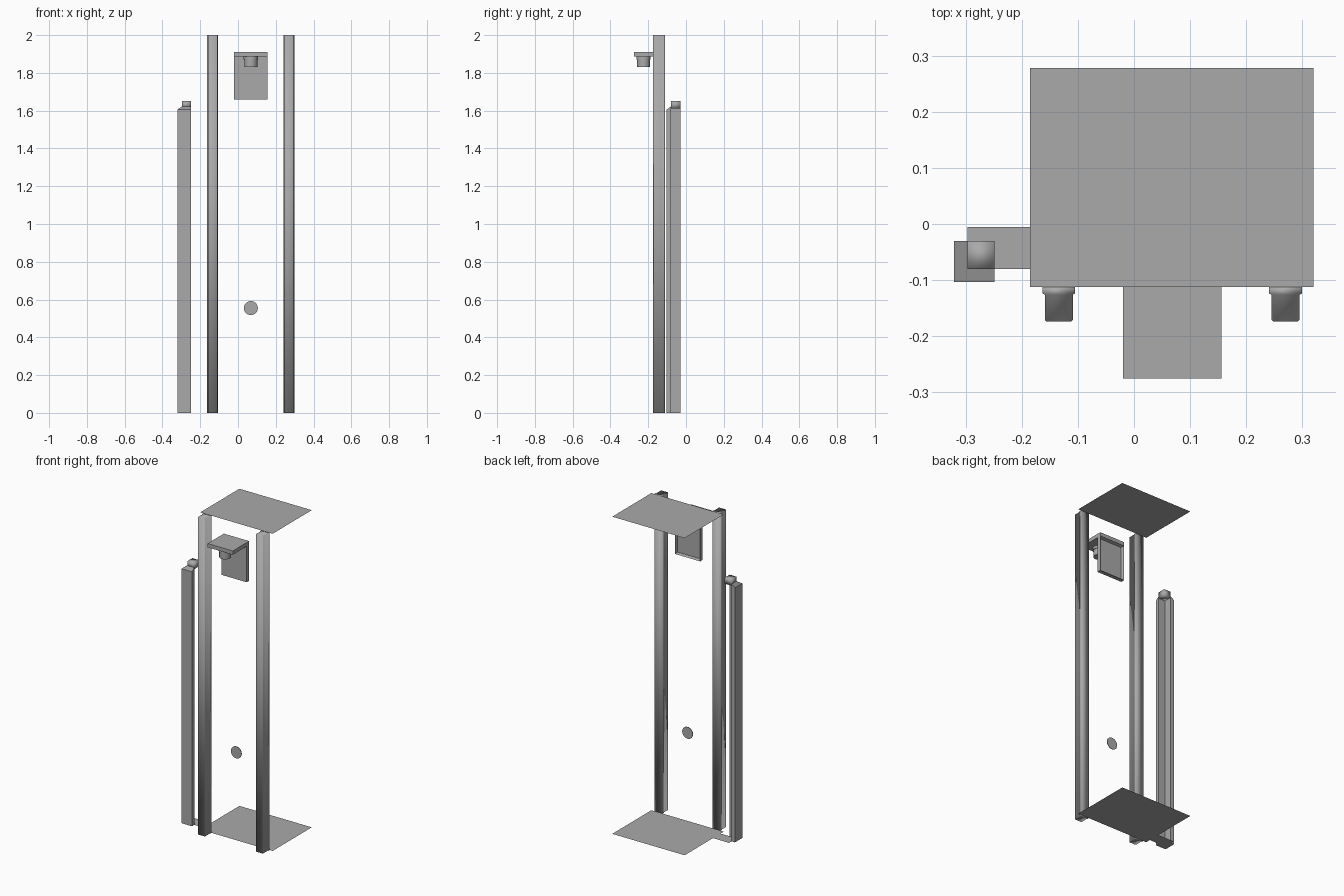
import bpy, bmesh, math

if "Cube" in bpy.data.objects:
    bpy.data.objects.remove(bpy.data.objects["Cube"])

CX = 0.068  # symmetry line of the cabinet

grey = bpy.data.materials.new("mid_grey")
grey.diffuse_color = (0.4, 0.4, 0.4, 1)
grey.use_nodes = True
grey.node_tree.nodes["Principled BSDF"].inputs["Base Color"].default_value = grey.diffuse_color


def finish(name, bm, smooth=False):
    bmesh.ops.recalc_face_normals(bm, faces=bm.faces)
    for f in bm.faces:
        f.smooth = smooth
    me = bpy.data.meshes.new(name)
    bm.to_mesh(me)
    bm.free()
    me.materials.append(grey)
    ob = bpy.data.objects.new(name, me)
    bpy.context.collection.objects.link(ob)
    return ob


def box(name, x0, x1, y0, y1, z0, z1, open_back=False, smooth=False):
    bm = bmesh.new()
    bmesh.ops.create_cube(bm, size=1)
    for v in bm.verts:
        v.co = (x0 if v.co.x < 0 else x1, y0 if v.co.y < 0 else y1, z0 if v.co.z < 0 else z1)
    if open_back:  # recess the rear face, leaving a rim
        back = max(bm.faces, key=lambda f: f.calc_center_median().y)
        bmesh.ops.inset_region(bm, faces=[back], thickness=0.008)
        for v in back.verts:
            v.co.y = y0 + 0.006
    return finish(name, bm, smooth)


def sheet(name, x0, x1, y0, y1, z):
    bm = bmesh.new()
    bm.faces.new([bm.verts.new(p) for p in ((x0, y0, z), (x1, y0, z), (x1, y1, z), (x0, y1, z))])
    return finish(name, bm)


def prism(name, pts, z0, z1, smooth=False):
    bm = bmesh.new()
    low = [bm.verts.new((x, y, z0)) for x, y in pts]
    high = [bm.verts.new((x, y, z1)) for x, y in pts]
    bm.faces.new(low)
    bm.faces.new(high)
    for i in range(len(pts)):
        j = (i + 1) % len(pts)
        bm.faces.new((low[i], low[j], high[j], high[i]))
    return finish(name, bm, smooth)


def cylinder(name, loc, r, depth, sides, rot=(0, 0, 0)):
    bpy.ops.mesh.primitive_cylinder_add(vertices=sides, radius=r, depth=depth, location=loc, rotation=rot)
    ob = bpy.context.object
    ob.name = name
    ob.data.materials.append(grey)
    bpy.ops.object.shade_smooth_by_angle(angle=math.radians(35))
    return ob


# Top and bottom sheets of the cabinet
sheet("top_sheet", -0.185, 0.32, -0.112, 0.278, 2.0)
sheet("bottom_sheet", -0.185, 0.32, -0.112, 0.278, 0.0)
sheet("side_floor_sheet", -0.297, -0.185, -0.08, -0.005, 0.0)

# Flanged front posts with softened front corners
half = [(0.029, -0.112), (0.029, -0.124), (0.025, -0.126), (0.025, -0.171), (0.022, -0.174)]
profile = half + [(-x, y) for x, y in reversed(half)]
for side, name in ((-1, "left_post"), (1, "right_post")):
    prism(name, [(CX + side * 0.202 + x, y) for x, y in profile], 0, 2, smooth=True)

# L-shaped corner trim with its top edges sloping up to the inner corner
trim = prism("corner_trim", [(-0.321, -0.103), (-0.249, -0.103), (-0.249, -0.08),
                             (-0.297, -0.08), (-0.297, -0.03), (-0.321, -0.03)], 0, 1.605)
for v in trim.data.vertices:
    if v.co.z > 1 and v.co.y > -0.09 and v.co.x > -0.31:
        v.co.z = 1.622
box("corner_trim_cap", -0.297, -0.249, -0.08, -0.03, 1.612, 1.65, smooth=True)

# Wall bracket: back plate, shelf and stepped socket
box("bracket_plate", -0.02, 0.156, -0.137, -0.112, 1.66, 1.886, open_back=True)
box("bracket_shelf", -0.02, 0.156, -0.275, -0.112, 1.886, 1.91)
cylinder("socket_collar", (CX, -0.225, 1.878), 0.038, 0.016, 24)
cylinder("socket", (CX, -0.225, 1.852), 0.034, 0.044, 24)

# Round cover on the front
cylinder("round_cover", (CX, -0.1135, 0.555), 0.037, 0.003, 32, (math.pi / 2, 0, 0))
